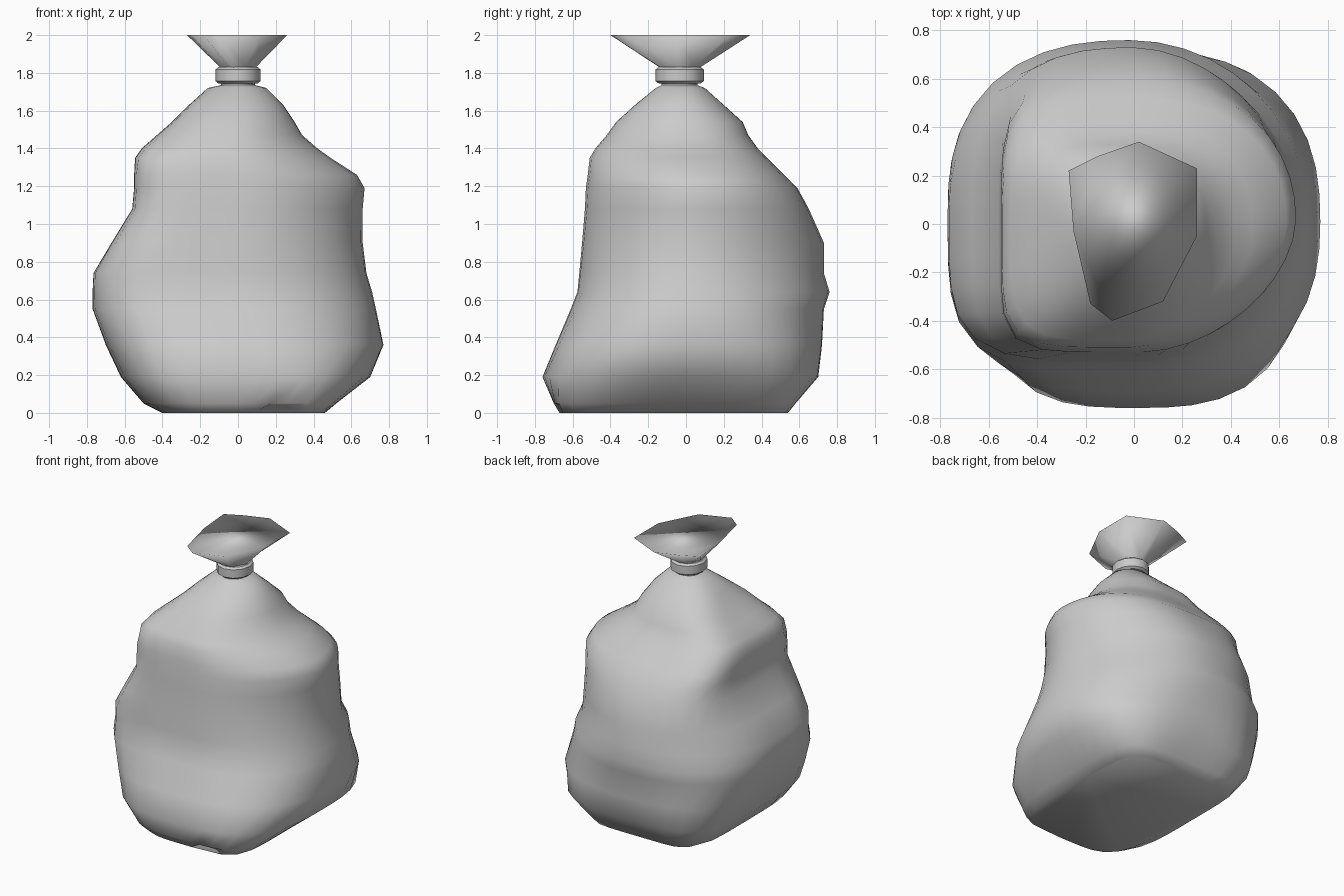
import bpy, bmesh
from math import sin, cos, pi, atan2

if "Cube" in bpy.data.objects:
    bpy.data.objects.remove(bpy.data.objects["Cube"])

SEG = 40


def finish(name, bm, angle):
    bmesh.ops.recalc_face_normals(bm, faces=bm.faces)
    me = bpy.data.meshes.new(name)
    bm.to_mesh(me)
    bm.free()
    ob = bpy.data.objects.new(name, me)
    bpy.context.collection.objects.link(ob)
    bpy.ops.object.select_all(action='DESELECT')
    ob.select_set(True)
    bpy.context.view_layer.objects.active = ob
    bpy.ops.object.shade_smooth_by_angle(angle=angle)
    return ob


def loft(name, rings, angle=pi / 3):
    """Skin a stack of closed rings and cap both ends."""
    bm = bmesh.new()
    loops = [[bm.verts.new(p) for p in r] for r in rings]
    n = len(loops[0])
    for a, b in zip(loops, loops[1:]):
        for i in range(n):
            j = (i + 1) % n
            bm.faces.new((a[i], a[j], b[j], b[i]))
    bm.faces.new(loops[0][::-1])
    bm.faces.new(loops[-1])
    return finish(name, bm, angle)


# Corner fullness by height: z, back right, back left, front left, front right
corners = [
    (0.00, 6.0, 7.0, 4.0, 5.5),
    (0.19, 3.1, 3.9, 3.3, 2.8),
    (0.40, 2.3, 2.9, 3.6, 2.3),
    (0.75, 1.85, 2.2, 4.4, 2.1),
    (1.00, 1.85, 2.8, 5.5, 1.85),
    (1.24, 2.2, 4.5, 6.5, 1.75),
    (1.40, 2.5, 4.2, 4.5, 1.85),
    (1.72, 2.0, 2.0, 2.0, 2.0),
    (2.00, 2.0, 2.0, 2.0, 2.0),
]


def fullness(z):
    for a, b in zip(corners, corners[1:]):
        if z <= b[0]:
            t = (z - a[0]) / (b[0] - a[0])
            return [p + (q - p) * t for p, q in zip(a[1:], b[1:])]


def sack_ring(z, left, right, front, back):
    """Lopsided rounded square; each quadrant has its own corner fullness."""
    cx, cy = (left + right) * 0.3, (front + back) * 0.3
    full = fullness(z)
    pts = []
    for i in range(SEG):
        c, s = cos(2 * pi * i / SEG), sin(2 * pi * i / SEG)
        n = full[i * 4 // SEG]
        rx = right - cx if c >= 0 else cx - left
        ry = back - cy if s >= 0 else cy - front
        k = (abs(c) ** n + abs(s) ** n) ** (-1 / n)
        pts.append((cx + rx * k * c, cy + ry * k * s, z))
    return pts


# Sack body: z, left, right, front, back
profile = [
    (0.00, -0.40, 0.46, -0.67, 0.54),
    (0.05, -0.50, 0.52, -0.70, 0.58),
    (0.19, -0.62, 0.70, -0.76, 0.70),
    (0.36, -0.70, 0.77, -0.69, 0.72),
    (0.55, -0.77, 0.73, -0.61, 0.73),
    (0.64, -0.77, 0.71, -0.575, 0.76),
    (0.74, -0.765, 0.68, -0.565, 0.73),
    (0.90, -0.67, 0.66, -0.55, 0.73),
    (1.08, -0.56, 0.66, -0.535, 0.65),
    (1.19, -0.55, 0.67, -0.53, 0.59),
    (1.26, -0.55, 0.63, -0.52, 0.52),
    (1.35, -0.545, 0.49, -0.51, 0.43),
    (1.40, -0.51, 0.42, -0.48, 0.38),
    (1.47, -0.43, 0.34, -0.42, 0.33),
    (1.54, -0.35, 0.30, -0.37, 0.30),
    (1.63, -0.26, 0.24, -0.27, 0.20),
    (1.72, -0.16, 0.15, -0.16, 0.10),
    (1.735, -0.09, 0.09, -0.13, 0.06),
    (1.80, -0.09, 0.09, -0.13, 0.06),
]
body = loft("sack_body", [sack_ring(*r) for r in profile])

# Small fold pushed up at the front edge of the base
for v in body.data.vertices:
    if v.co.z < 0.01 and 0.1 < v.co.x < 0.25 and v.co.y < -0.4:
        v.co.z += 0.04

# Tie band around the neck
NECK_Y = -0.034


def band_ring(z, r):
    return [(r * cos(2 * pi * i / 12), NECK_Y + 1.07 * r * sin(2 * pi * i / 12), z)
            for i in range(12)]


loft("neck_tie", [band_ring(1.745, 0.105), band_ring(1.757, 0.12),
                  band_ring(1.818, 0.12), band_ring(1.83, 0.105)], 0.6)

# Flared mouth of the sack above the tie, softly shaded over its flat top
rim = [(-0.27, 0.22), (-0.15, 0.28), (0.02, 0.34), (0.26, 0.23), (0.26, -0.05),
       (0.12, -0.32), (-0.09, -0.40), (-0.18, -0.33), (-0.25, -0.03)]
neck = []
for x, y in rim:
    a = atan2(y - NECK_Y, x)
    neck.append((0.095 * cos(a), NECK_Y + 0.11 * sin(a)))
loft("flared_mouth", [[(x, y, 1.76) for x, y in neck],
                      [(x, y, 1.83) for x, y in neck],
                      [(x, y, 2.0) for x, y in rim]], pi)
